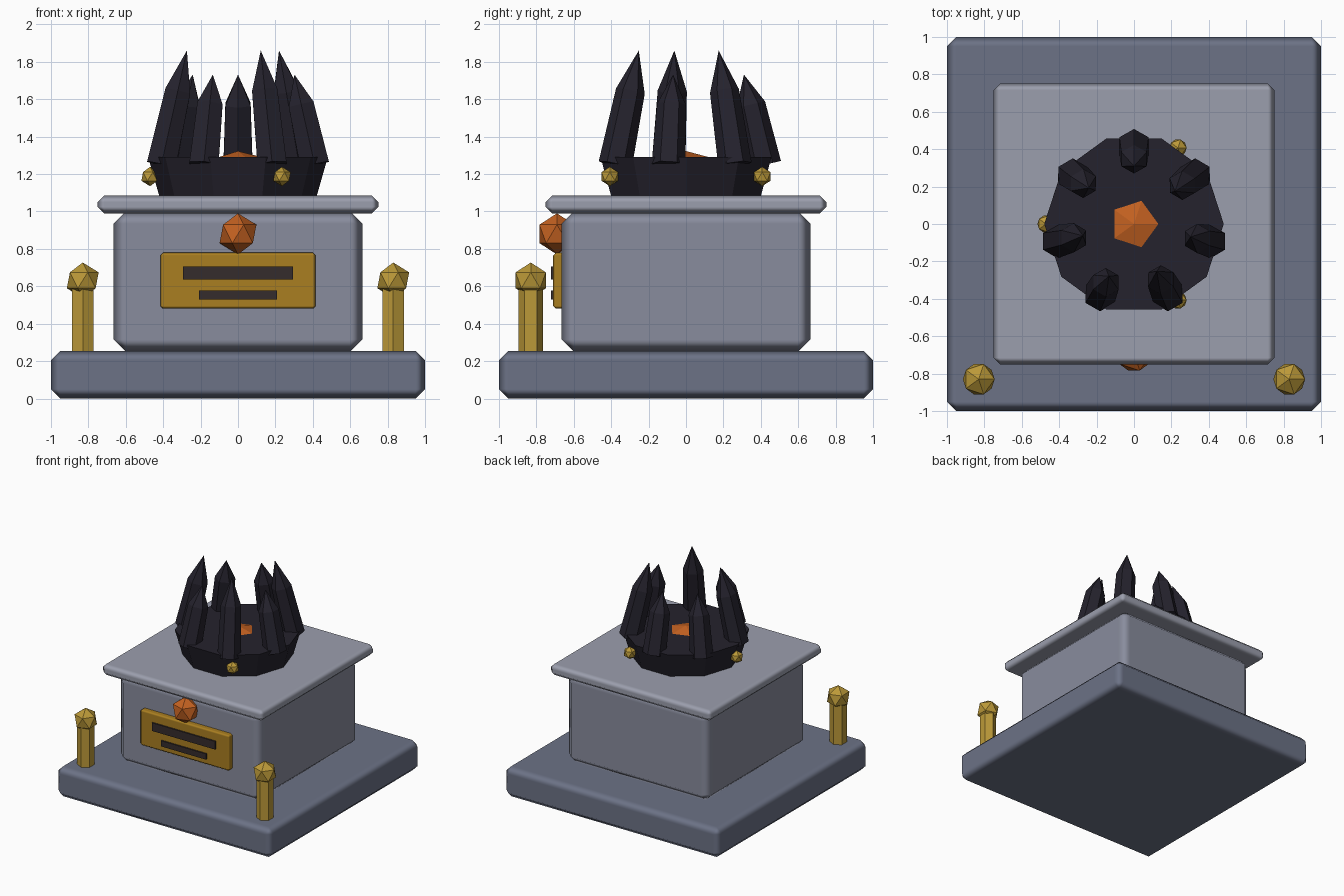
import bpy, bmesh, math
from mathutils import Vector

if "Cube" in bpy.data.objects:
    bpy.data.objects.remove(bpy.data.objects["Cube"])


def mat(name, rgb):
    m = bpy.data.materials.new(name)
    m.diffuse_color = (*rgb, 1)
    m.use_nodes = True
    m.node_tree.nodes["Principled BSDF"].inputs["Base Color"].default_value = m.diffuse_color
    return m


STONE_DARK = mat("dark_stone", (0.15, 0.17, 0.24))
STONE = mat("stone", (0.25, 0.265, 0.34))
STONE_LIGHT = mat("light_stone", (0.33, 0.345, 0.42))
GOLD = mat("gold", (0.50, 0.32, 0.04))
BRASS = mat("plaque_brass", (0.40, 0.21, 0.015))
DARK = mat("slot_dark", (0.035, 0.025, 0.025))
OBSIDIAN = mat("obsidian", (0.018, 0.016, 0.026))
EMBER = mat("ember", (0.55, 0.12, 0.015))


def finish(bm, name, material, loc):
    bmesh.ops.recalc_face_normals(bm, faces=bm.faces[:])
    me = bpy.data.meshes.new(name)
    bm.to_mesh(me)
    bm.free()
    me.materials.append(material)
    ob = bpy.data.objects.new(name, me)
    ob.location = loc
    bpy.context.collection.objects.link(ob)
    return ob


def box(name, lo, hi, material, bevel=0):
    lo, hi = Vector(lo), Vector(hi)
    bm = bmesh.new()
    bmesh.ops.create_cube(bm, size=1)
    bmesh.ops.scale(bm, vec=hi - lo, verts=bm.verts[:])
    ob = finish(bm, name, material, (lo + hi) / 2)
    if bevel:
        ob.data.shade_smooth()
        mod = ob.modifiers.new("chamfer", "BEVEL")
        mod.width = bevel
        mod.segments = 1
        mod.harden_normals = True
    return ob


def lathe(name, profile, sides, start, material, loc):
    """Faceted solid from (radius, z) rings; radius 0 makes a point."""
    bm = bmesh.new()
    rings = []
    for r, z in profile:
        n = sides if r else 1
        rings.append([bm.verts.new((r * math.cos(start + math.tau * i / sides),
                                    r * math.sin(start + math.tau * i / sides), z))
                      for i in range(n)])
    for a, b in zip(rings, rings[1:]):
        for i in range(sides):
            j = (i + 1) % sides
            if len(b) == 1:
                bm.faces.new((a[i], a[j], b[0]))
            else:
                bm.faces.new((a[i], a[j], b[j], b[i]))
    for ring in (rings[0], rings[-1]):
        if len(ring) > 1:
            bm.faces.new(ring)
    return finish(bm, name, material, loc)


def gem(name, radius, loc, material):
    bm = bmesh.new()
    bmesh.ops.create_icosphere(bm, subdivisions=1, radius=radius)
    return finish(bm, name, material, loc)


# Stepped pedestal
box("base", (-1, -1, 0), (1, 1, 0.255), STONE_DARK, 0.05)
box("body", (-0.665, -0.665, 0.25), (0.665, 0.665, 1.0), STONE, 0.065)
box("top_slab", (-0.75, -0.75, 0.99), (0.75, 0.75, 1.085), STONE_LIGHT, 0.035)

# Front plaque with two blank bars and a gem above
box("plaque", (-0.415, -0.71, 0.48), (0.415, -0.65, 0.78), BRASS, 0.015)
box("plaque_bar_upper", (-0.293, -0.722, 0.637), (0.293, -0.70, 0.705), DARK)
box("plaque_bar_lower", (-0.208, -0.722, 0.53), (0.208, -0.70, 0.578), DARK)
gem("front_gem", 0.11, (0, -0.69, 0.88), EMBER)

# Corner posts at the front
for side, x in (("left", -0.83), ("right", 0.83)):
    lathe(f"post_{side}", [(0.065, 0.24), (0.065, 0.62)], 6, math.pi / 2, GOLD, (x, -0.83, 0))
    gem(f"post_finial_{side}", 0.095, (x, -0.83, 0.632), GOLD)

# Crown bowl with glowing centre
lathe("crown_bowl", [(0.42, 1.08), (0.48, 1.29)], 10, 0, OBSIDIAN, (0, 0, 0))
lathe("ember_core", [(0.15, 1.285), (0, 1.323)], 5, 0, EMBER, (0, 0, 0))

# Ring of inward-leaning shards, alternating short and tall
for i in range(7):
    a = math.pi / 2 - math.tau * i / 7
    length, shoulder = (0.626, 0.404) if i % 2 else (0.494, 0.33)
    ob = lathe(f"shard_{i + 1}", [(0.09, 0), (0.078, shoulder), (0, length)], 6, math.pi / 2,
               OBSIDIAN, (0.42 * math.cos(a), 0.42 * math.sin(a), 1.25))
    lean = Vector((-0.229 * math.cos(a), -0.229 * math.sin(a), 1))
    ob.rotation_euler = Vector((0, 0, 1)).rotation_difference(lean).to_euler()

# Studs around the bowl
for i in range(3):
    a = math.radians(60 + 120 * i)
    gem(f"bowl_stud_{i + 1}", 0.052, (0.47 * math.cos(a), 0.47 * math.sin(a), 1.187), GOLD)
